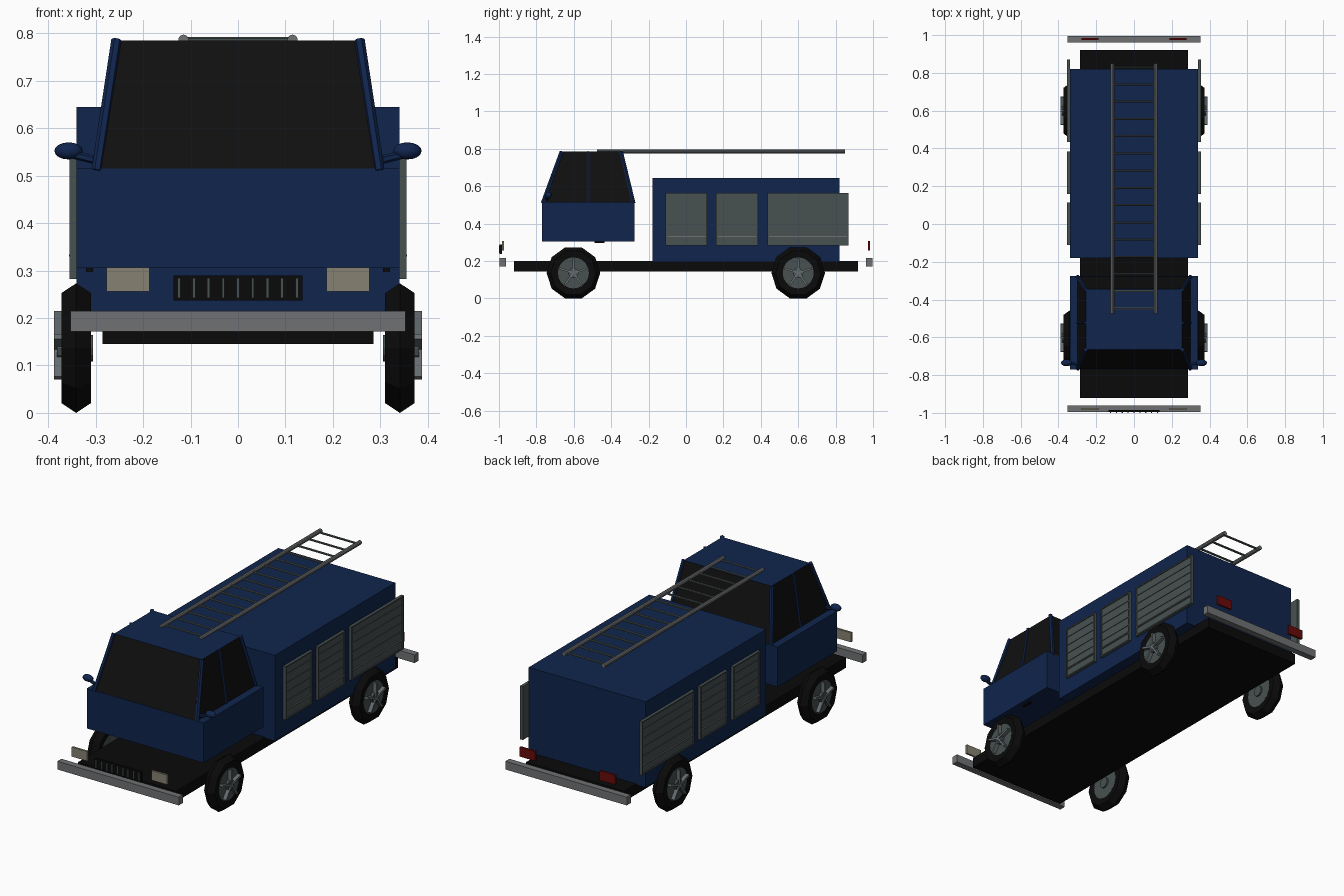
import bpy, bmesh, math
from mathutils import Vector, Matrix

cube = bpy.data.objects.get("Cube")
if cube:
    bpy.data.objects.remove(cube, do_unlink=True)


def material(name, r, g, b):
    m = bpy.data.materials.new(name)
    m.use_nodes = True
    m.diffuse_color = (r, g, b, 1)
    m.node_tree.nodes["Principled BSDF"].inputs["Base Color"].default_value = (r, g, b, 1)
    return m


BLUE = material("navy_paint", .005, .018, .075)
GLASS = material("dark_glass", .005, .005, .005)
BLACK = material("black", .003, .003, .003)
SHUTTER = material("shutter_grey", .065, .082, .082)
METAL = material("light_metal", .16, .165, .17)
SPOKE = material("spoke_grey", .13, .15, .16)
LAMP = material("headlight", .24, .22, .165)
RED = material("tail_red", .14, .003, .003)


def finish(name, bm, *mats):
    bmesh.ops.recalc_face_normals(bm, faces=bm.faces)
    mesh = bpy.data.meshes.new(name)
    bm.to_mesh(mesh)
    bm.free()
    for m in mats:
        mesh.materials.append(m)
    ob = bpy.data.objects.new(name, mesh)
    bpy.context.collection.objects.link(ob)
    return ob


def add_box(bm, xs, ys, zs):
    size = [abs(b - a) for a, b in (xs, ys, zs)]
    mid = [(a + b) / 2 for a, b in (xs, ys, zs)]
    mat = Matrix.Translation(mid) @ Matrix.Diagonal((*size, 1))
    bmesh.ops.create_cube(bm, size=1, matrix=mat)


def add_rod(bm, a, b, radius, sides=8):
    a, b = Vector(a), Vector(b)
    d = b - a
    mat = Matrix.Translation((a + b) / 2) @ d.to_track_quat('Z', 'Y').to_matrix().to_4x4()
    bmesh.ops.create_cone(bm, cap_ends=True, segments=sides, radius1=radius,
                          radius2=radius, depth=d.length, matrix=mat)


def box(name, mat, xs, ys, zs):
    bm = bmesh.new()
    add_box(bm, xs, ys, zs)
    return finish(name, bm, mat)


def lathe(name, mat, profile, centre, sides, closed=False):
    """Turn (radius, x) points about the x axis."""
    bm = bmesh.new()
    rings = []
    for i in range(sides):
        a = math.tau * i / sides
        rings.append([bm.verts.new(Vector(centre) + Vector((x, r * math.cos(a), r * math.sin(a))))
                      for r, x in profile])
    n = len(profile)
    for i in range(sides):
        p, q = rings[i], rings[(i + 1) % sides]
        for j in range(n if closed else n - 1):
            k = (j + 1) % n
            bm.faces.new((p[j], p[k], q[k], q[j]))
    if not closed:
        for j in (0, n - 1):
            bm.faces.new([ring[j] for ring in rings])
    return finish(name, bm, mat)


# Main masses
box("chassis", BLACK, (-.285, .285), (-.92, .92), (.145, .2))
box("equipment_body", BLUE, (-.34, .34), (-.18, .82), (.195, .645))
box("cab_base", BLUE, (-.34, .34), (-.77, -.275), (.305, .515))

# Glazed upper cab, with the roof face painted
bm = bmesh.new()
add_box(bm, (-.3, .3), (-.768, -.278), (.515, .785))
for v in bm.verts:
    if v.co.z > .7:
        v.co.x *= .85
        v.co.y = -.665 if v.co.y < -.5 else -.345
bm.normal_update()
for f in bm.faces:
    f.material_index = 1 if f.normal.z > .9 else 0
finish("cab_windows", bm, GLASS, BLUE)

# Window pillars
bm = bmesh.new()
for s in (-1, 1):
    for y0, y1, r in ((-.766, -.665, .011), (-.523, -.523, .008), (-.28, -.347, .011)):
        add_rod(bm, (s * .298, y0, .51), (s * .256, y1, .786), r, 6)
finish("window_pillars", bm, BLUE)

# Mirrors and small steps under the doors
for side, s in (("left", 1), ("right", -1)):
    bm = bmesh.new()
    bmesh.ops.create_uvsphere(bm, u_segments=12, v_segments=8, radius=1,
                              matrix=Matrix.Translation((s * .357, -.735, .552)) @
                              Matrix.Diagonal((.03, .018, .018, 1)))
    mirror = finish(side + "_mirror", bm, BLUE)
    for p in mirror.data.polygons:
        p.use_smooth = True
    bm = bmesh.new()
    add_rod(bm, (s * .29, -.745, .53), (s * .35, -.735, .545), .009, 6)
    finish(side + "_mirror_arm", bm, BLUE)
    box(side + "_step", BLACK, (s * .305, s * .32), (-.49, -.435), (.297, .306))

# Roller shutters: panel, rim and slats
for side, s in (("left", 1), ("right", -1)):
    for i, (y0, y1) in enumerate(((-.11, .113), (.16, .385), (.435, .87))):
        z0, z1, t = .282, .563, .007
        bm = bmesh.new()
        add_box(bm, (s * .339, s * .35), (y0, y1), (z0, z1))
        for ya, yb in ((y0, y0 + t), (y1 - t, y1)):
            add_box(bm, (s * .339, s * .355), (ya, yb), (z0, z1))
        for za in (z0, z1 - t):
            add_box(bm, (s * .339, s * .355), (y0, y1), (za, za + t))
        for k in range(1, 6):
            z = z0 + (z1 - z0) * k / 6
            add_box(bm, (s * .345, s * .353), (y0, y1), (z - .003, z + .003))
        finish(f"{side}_shutter_{i + 1}", bm, SHUTTER)
        box(f"{side}_shutter_handle_{i + 1}", METAL, (s * .349, s * .356),
            (y0 + .01, y1 - .01), (.329, .334))

# Bumpers, lamps and grille
for end, e in (("front", -1), ("rear", 1)):
    box(end + "_bumper", METAL, (-.353, .353), (e * .962, e * .996), (.172, .215))
    for side, s in (("left", 1), ("right", -1)):
        box(f"{end}_{side}_lamp", LAMP if e < 0 else RED, (s * .187, s * .277),
            (e * .974, e * .985), (.256, .306))
box("grille", BLACK, (-.136, .136), (-.996, -.985), (.237, .289))
bm = bmesh.new()
for i in range(9):
    x = (i - 4) * .031
    add_box(bm, (x - .003, x + .003), (-1, -.99), (.242, .284))
finish("grille_bars", bm, SHUTTER)

# Wheels
for end, y in (("front", -.602), ("rear", .6)):
    for side, s in (("left", 1), ("right", -1)):
        c = (s * .341, y, .1365)
        name = f"{end}_{side}_"
        lathe(name + "tyre", BLACK,
              [(.08, -.026), (.122, -.031), (.1435, 0), (.122, .031), (.08, .026)], c, 10, True)
        lathe(name + "rim", SHUTTER, [(.083, -.027), (.083, .027)], c, 20)
        lathe(name + "hub", SHUTTER, [(.028, -.036), (.028, .04)] if s > 0
              else [(.028, -.04), (.028, .036)], c, 12)
        bm = bmesh.new()
        for k in range(5):
            a = math.pi / 2 + math.tau * k / 5
            bmesh.ops.create_cube(bm, size=1, matrix=Matrix.Translation(c) @
                                  Matrix.Rotation(a, 4, 'X') @
                                  Matrix.Translation((s * .036, .039, 0)) @
                                  Matrix.Diagonal((.022, .078, .011, 1)))
        finish(name + "spokes", bm, SPOKE)

# Roof ladder
bm = bmesh.new()
for s in (-1, 1):
    add_rod(bm, (s * .115, -.475, .786), (s * .115, .85, .786), .011, 10)
finish("ladder_rails", bm, METAL)
bm = bmesh.new()
for i in range(15):
    y = -.447 + i * .0912
    add_rod(bm, (-.115, y, .786), (.115, y, .786), .006, 6)
finish("ladder_rungs", bm, SHUTTER)
